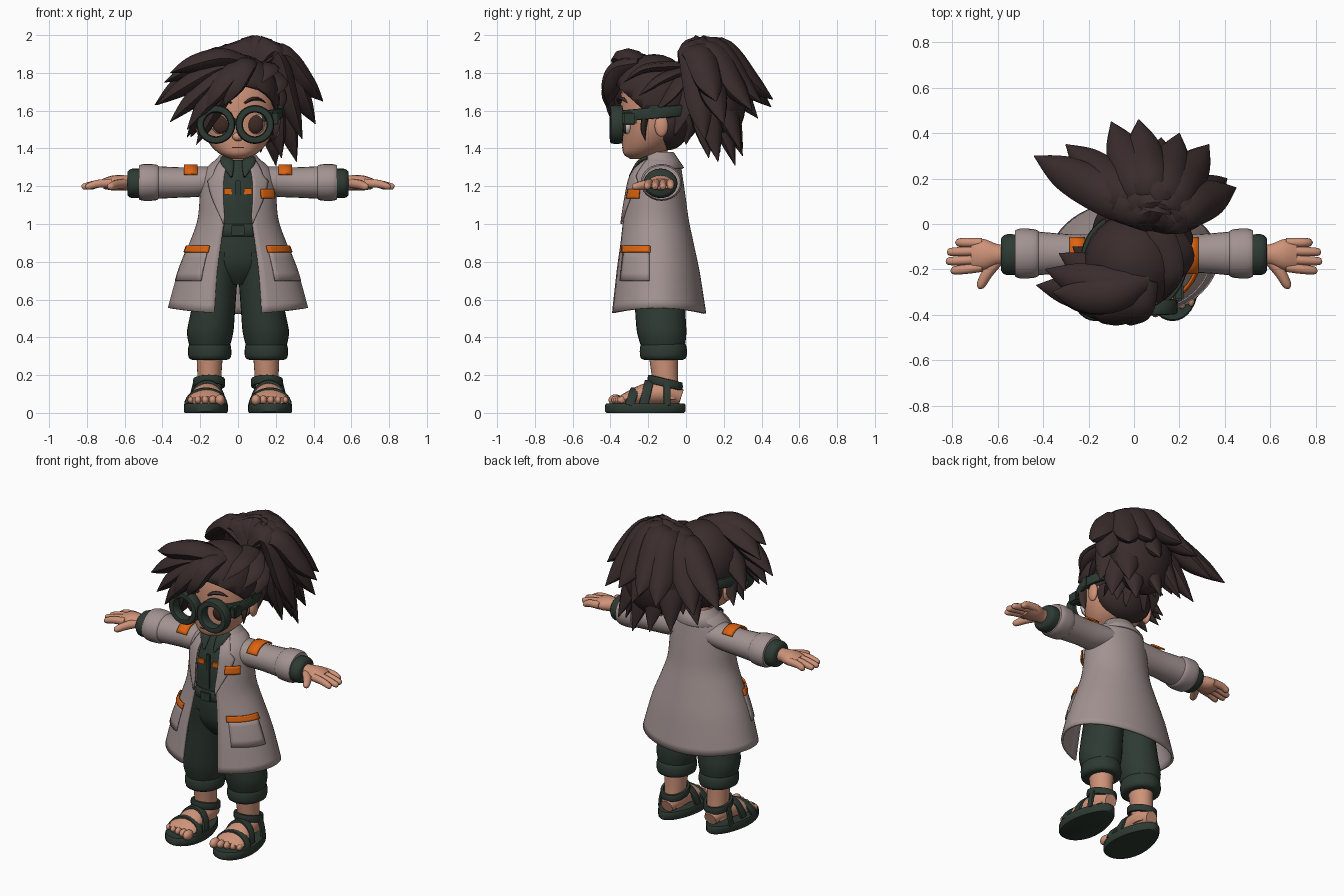
import bpy, bmesh, math
from math import sin, cos, pi, asin
from mathutils import Vector

cube = bpy.data.objects.get("Cube")
if cube:
    bpy.data.objects.remove(cube)


def material(name, rgb):
    m = bpy.data.materials.new(name)
    m.use_nodes = True
    m.diffuse_color = (*rgb, 1)
    m.node_tree.nodes["Principled BSDF"].inputs["Base Color"].default_value = (*rgb, 1)
    return m


SKIN = material("warm skin", (.62, .29, .19))
HAIR = material("dark brown hair", (.042, .025, .025))
COAT = material("mauve grey cloth", (.36, .29, .28))
GREEN = material("dark green cloth", (.027, .042, .033))
ORANGE = material("orange trim", (.72, .125, .005))
WHITE = material("eye white", (.7, .68, .65))
BROWN = material("eye brown", (.05, .022, .018))
X, Y, Z = Vector((1, 0, 0)), Vector((0, 1, 0)), Vector((0, 0, 1))


def finish(name, bm, mat, thick=0):
    bmesh.ops.recalc_face_normals(bm, faces=bm.faces)
    me = bpy.data.meshes.new(name)
    bm.to_mesh(me)
    bm.free()
    me.materials.append(mat)
    for p in me.polygons:
        p.use_smooth = True
    me.set_sharp_from_angle(angle=math.radians(45))
    ob = bpy.data.objects.new(name, me)
    bpy.context.collection.objects.link(ob)
    if thick:
        mod = ob.modifiers.new("thickness", "SOLIDIFY")
        mod.thickness, mod.offset = thick, 0
    return ob


def smooth(keys, steps):
    """Catmull-Rom interpolation through key tuples of any length."""
    k = [Vector(v) for v in keys]
    if steps == 1:
        return k
    out = []
    for i in range(len(k) - 1):
        a, b, c, d = k[max(i - 1, 0)], k[i], k[i + 1], k[min(i + 2, len(k) - 1)]
        for j in range(steps):
            t = j / steps
            out.append((b * 2 + (c - a) * t + (a * 2 - b * 5 + c * 4 - d) * t ** 2
                        + (b * 3 - a - c * 3 + d) * t ** 3) * .5)
    return out + [k[-1]]


def loft(name, rings, mat, wrap=True, closed=False, thick=0):
    bm = bmesh.new()
    vs = [[bm.verts.new(p) for p in r] for r in rings]
    n = len(vs[0])
    for i in range(len(vs) if closed else len(vs) - 1):
        a, b = vs[i], vs[(i + 1) % len(vs)]
        for j in range(n if wrap else n - 1):
            k = (j + 1) % n
            bm.faces.new((a[j], a[k], b[k], b[j]))
    if wrap and not closed:
        bm.faces.new(vs[0])
        bm.faces.new(vs[-1])
    return finish(name, bm, mat, thick)


def sweep(name, keys, mat, ref=Z, n=12, steps=5, closed=False, power=1):
    """Tube along keys (x, y, z, half size across, half size along ref)."""
    ks = smooth(keys, steps)
    ps = [Vector(k[:3]) for k in ks]
    rings, m = [], len(ps)
    for i, p in enumerate(ps):
        t = ps[(i + 1) % m] - ps[i - 1] if closed else ps[min(i + 1, m - 1)] - ps[max(i - 1, 0)]
        side = t.cross(ref).normalized()
        up = side.cross(t).normalized()
        ring = []
        for j in range(n):
            c, s = cos(2 * pi * j / n), sin(2 * pi * j / n)
            c, s = (math.copysign(abs(v) ** power, v) for v in (c, s))
            ring.append(p + side * (ks[i][3] * c) + up * (ks[i][4] * s))
        rings.append(ring)
    return loft(name, rings, mat, closed=closed)


def stack(name, keys, mat, s=1, steps=4, n=28):
    """Horizontal ellipses from keys (z, centre x, centre y, radius x, radius y)."""
    rings = [[(s * cx + rx * cos(2 * pi * j / n), cy + ry * sin(2 * pi * j / n), z) for j in range(n)]
             for z, cx, cy, rx, ry in smooth(keys, steps)]
    return loft(name, rings, mat)


def ball(name, loc, radii, mat):
    bm = bmesh.new()
    bmesh.ops.create_uvsphere(bm, u_segments=24, v_segments=14, radius=1)
    for v in bm.verts:
        v.co = Vector(loc) + Vector(a * b for a, b in zip(v.co, radii))
    return finish(name, bm, mat)


def box(name, loc, size, mat):
    bm = bmesh.new()
    bmesh.ops.create_cube(bm, size=1)
    for v in bm.verts:
        v.co = Vector(loc) + Vector(a * b for a, b in zip(v.co, size))
    bmesh.ops.bevel(bm, geom=bm.edges[:], offset=min(size) * .2, segments=2, affect="EDGES")
    return finish(name, bm, mat)


def strand(name, pts, r, flat=.6):
    """Pointed lock of hair through four points."""
    ref = (Vector(pts[-1]) - Vector(pts[0])).cross(Z).normalized()
    keys = [(*p, r * f * flat, r * f) for p, f in zip(pts, (.6, 1, .85, .03))]
    sweep(name, keys, HAIR, ref=ref, n=8, steps=6)


# Coat shell: height, centre y, radius x, radius y, half opening
shell = smooth([(.555, -.15, .365, .25, .125), (.75, -.155, .31, .22, .11), (.9, -.16, .25, .193, .09),
                (1.02, -.165, .208, .173, .075), (1.15, -.165, .195, .155, .08), (1.25, -.16, .185, .135, .075),
                (1.31, -.145, .145, .11, .06), (1.35, -.14, .09, .085, .05)], 4)


def coat_level(z):
    for lo, hi in zip(shell, shell[1:]):
        if z <= hi[0]:
            break
    return lo + (hi - lo) * ((z - lo[0]) / (hi[0] - lo[0]))


def coat_point(th, z, off=0):
    _, cy, rx, ry, _ = coat_level(z)
    return Vector((sin(th) * (rx + off), cy - cos(th) * (ry + off), z))


def plate(name, t0, t1, z0, z1, off, mat):
    rows = [[coat_point(t0 + (t1 - t0) * i / 8, z0 + (z1 - z0) * j / 4, off) for i in range(9)] for j in range(5)]
    loft(name, rows, mat, wrap=False, thick=.009)


rows = []
for k in shell:
    t0 = asin(k[4] / k[2])
    row = [coat_point(t0 + (2 * pi - 2 * t0) * i / 48, k[0]) for i in range(49)]
    for i, p in enumerate(row):
        p.z -= .03 * max(0, (.75 - k[0]) / .2) * cos(t0 + (2 * pi - 2 * t0) * i / 48) ** 2
    rows.append(row)
loft("coat", rows, COAT, wrap=False, thick=.014)
collar = [[(sin(t) * rx, -.14 - cos(t) * ry, z) for t in [.65 + (2 * pi - 1.3) * i / 30 for i in range(31)]]
          for z, rx, ry in ((1.295, .15, .125), (1.34, .11, .095), (1.375, .085, .075), (1.33, .075, .065))]
loft("coat_collar", collar, COAT, wrap=False, thick=.012)
plate("chest_pocket_trim", .6, 1.08, 1.135, 1.185, .022, ORANGE)

# Shirt, belt, trousers top
stack("shirt", [(.9, 0, -.16, .17, .145), (1.02, 0, -.165, .165, .14), (1.15, 0, -.165, .165, .135),
                (1.27, 0, -.155, .135, .11), (1.34, 0, -.15, .075, .07)], GREEN)
stack("trouser_hips", [(.68, 0, -.14, .08, .08), (.74, 0, -.143, .17, .125), (.82, 0, -.148, .2, .15),
                       (.97, 0, -.16, .175, .145)], GREEN)
stack("belt", [(.935, 0, -.16, .175, .155), (.945, 0, -.16, .183, .163), (.99, 0, -.163, .18, .16),
               (1, 0, -.163, .17, .15)], GREEN, steps=1)
box("belt_buckle", (0, -.327, .967), (.07, .014, .055), GREEN)
box("shirt_placket", (0, -.303, 1.12), (.025, .01, .22), GREEN)

for s in (1, -1):
    # Coat trimmings
    plate("side_pocket", s * .62, s * 1.4, .7, .86, .01, COAT)
    plate("side_pocket_trim", s * .58, s * 1.43, .85, .885, .018, ORANGE)
    lapel = []
    for i in range(13):
        z = 1.0 + .34 * i / 12
        k = coat_level(z)
        t0 = asin(k[4] / k[2]) - .04
        w = .02 + .5 * min(1, (z - 1) / .22) - (.15 if z > 1.24 else 0)
        lapel.append([coat_point(s * (t0 + w * j / 5), z, .013) for j in range(6)])
    loft("lapel", lapel, COAT, wrap=False, thick=.009)
    sweep("shirt_collar_flap", [(s * .075, -.2, 1.35, .012, .02), (s * .055, -.25, 1.325, .012, .035),
                                (s * .035, -.296, 1.25, .008, .006)], GREEN, ref=X)
    box("shirt_pocket_trim", (s * .052, -.297, 1.172), (.042, .014, .034), ORANGE)

    # Arms
    sweep("sleeve", [(s * .07, -.14, 1.235, .1, .07), (s * .2, -.135, 1.225, .09, .08),
                     (s * .3, -.13, 1.22, .086, .08), (s * .46, -.13, 1.22, .1, .088)], COAT, n=24)
    sweep("sleeve_cuff", [(s * .415, -.13, 1.22, .09, .08), (s * .435, -.13, 1.22, .106, .095),
                          (s * .5, -.13, 1.22, .11, .097), (s * .525, -.13, 1.22, .1, .09)], COAT, n=24, steps=3)
    sweep("shirt_cuff", [(s * .48, -.135, 1.215, .085, .075), (s * .56, -.135, 1.215, .09, .078),
                         (s * .585, -.135, 1.215, .072, .062)], GREEN, n=24, steps=3)
    badge = [[(s * x, -.132 + .096 * sin(t), 1.222 + .09 * cos(t)) for t in [-1.1 + 1.95 * i / 10 for i in range(11)]]
             for x in (.215, .25, .285)]
    loft("shoulder_patch", badge, ORANGE, wrap=False, thick=.009)
    sweep("palm", [(s * .55, -.135, 1.215, .045, .042), (s * .6, -.135, 1.218, .046, .04),
                   (s * .66, -.135, 1.217, .068, .04), (s * .715, -.135, 1.212, .064, .027)], SKIN, n=16)
    for i, tip in enumerate((.775, .81, .815, .795)):
        y = -.082 - .036 * i
        sweep("finger", [(s * .67, y, 1.217, .021, .024), (s * .74, y - .003 * i, 1.213, .021, .022),
                         (s * tip, y - .005 * i, 1.198, .017, .017), (s * (tip + .012), y - .005 * i, 1.195, .004, .004)],
              SKIN, n=10)
    sweep("thumb", [(s * .6, -.16, 1.215, .026, .025), (s * .645, -.215, 1.208, .025, .025),
                    (s * .675, -.27, 1.197, .019, .019), (s * .682, -.285, 1.193, .004, .004)], SKIN, n=10)

    # Legs and sandals
    stack("trouser_leg", [(.33, .15, -.12, .1, .11), (.42, .148, -.128, .122, .13), (.52, .135, -.135, .118, .133),
                          (.72, .108, -.14, .105, .14), (.85, .095, -.15, .098, .145)], GREEN, s)
    stack("trouser_cuff", [(.28, .15, -.12, .088, .098), (.29, .15, -.12, .11, .12), (.325, .15, -.12, .115, .125),
                           (.36, .15, -.12, .11, .12), (.378, .15, -.12, .095, .105)], GREEN, s, steps=2)
    stack("ankle", [(.07, .155, -.1, .06, .068), (.17, .152, -.11, .062, .068), (.31, .15, -.12, .07, .078)], SKIN, s)
    sweep("foot", [(s * .155, -.025, .085, .04, .04), (s * .155, -.1, .105, .066, .06),
                   (s * .163, -.2, .1, .075, .06), (s * .17, -.3, .078, .095, .038),
                   (s * .17, -.35, .065, .09, .022)], SKIN, n=16)
    for i, r in enumerate((.03, .024, .022, .02, .018)):
        ball("toe", (s * (.095 + .039 * i), -.372 + .008 * i, .068), (r * .85, r * 1.3, r), SKIN)
    outline = [(s * (.17 + (.115 - .02 * sin(t)) * cos(t)), -.215 + .213 * sin(t)) for t in
               [2 * pi * i / 36 for i in range(36)]]
    loft("sandal_sole", [[(x * f + s * .17 * (1 - f), y * f - .215 * (1 - f), z) for x, y in outline]
                         for z, f in ((0, .96), (.008, 1), (.042, 1), (.05, .97))], GREEN)
    for y, cx, w, h in ((-.3, .17, .105, .085), (-.225, .163, .09, .125)):
        arch = [(s * cx + w * cos(t), y + .03 * sin(t), .04 + h * sin(t), .01, .025) for t in
                [pi * i / 14 for i in range(15)]]
        sweep("sandal_strap", arch, GREEN, ref=Y, steps=1, power=.5)
    ring = [(s * .153 + .075 * sin(t), -.11 - .083 * cos(t), .16 + .02 * cos(t), .01, .022) for t in
            [2 * pi * i / 28 for i in range(28)]]
    sweep("ankle_strap", ring, GREEN, steps=1, closed=True, power=.5)
    sweep("side_strap", [(s * .153 + s * .075, -.1, .16, .018, .01), (s * .245, -.1, .09, .018, .01),
                         (s * .25, -.1, .04, .018, .01)], GREEN, ref=X, power=.5)

    # Face details
    ball("ear", (s * .203, -.13, 1.52), (.02, .036, .058), SKIN)
    ball("eye", (s * .09, -.307, 1.53), (.052, .026, .056), WHITE)
    ball("iris", (s * .089, -.318, 1.528), (.047, .023, .05), BROWN)
    strand("eyebrow", [(s * .035, -.35, 1.64), (s * .07, -.352, 1.66), (s * .11, -.335, 1.662), (s * .15, -.31, 1.64)], .016)

    # Goggles
    gx = s * .103 - .014
    rim = [(gx + .083 * cos(t), -.372 + .04 * abs(gx + .083 * cos(t)), 1.527 + .083 * sin(t), .02, .034)
           for t in [2 * pi * i / 32 for i in range(32)]]
    sweep("goggle_rim", rim, GREEN, ref=Y, steps=1, closed=True, power=.5)
    box("goggle_hinge", (s * .195, -.3, 1.558), (.045, .075, .07), GREEN)
    box("strap_buckle", (s * .222, -.17, 1.595), (.03, .05, .07), GREEN)

# Head
stack("neck", [(1.27, 0, -.15, .065, .06), (1.34, 0, -.155, .058, .056), (1.42, 0, -.16, .065, .065)], SKIN)
stack("head", [(1.345, 0, -.255, .035, .04), (1.37, 0, -.235, .095, .095), (1.42, 0, -.2, .148, .138),
               (1.5, 0, -.175, .188, .165), (1.6, 0, -.165, .2, .182), (1.7, 0, -.16, .195, .182),
               (1.8, 0, -.16, .15, .15), (1.85, 0, -.16, .07, .07)], SKIN)
ball("nose", (0, -.342, 1.462), (.03, .028, .024), SKIN)
box("mouth", (0, -.334, 1.405), (.065, .009, .007), BROWN)
box("goggle_bridge", (-.014, -.372, 1.54), (.06, .035, .035), GREEN)
band = [(.225 * sin(t), -.165 - .218 * cos(t), 1.588 - .02 * cos(t), .012, .03) for t in
        [.65 + (2 * pi - 1.3) * i / 40 for i in range(41)]]
sweep("goggle_strap", band, GREEN, steps=1, power=.5)

# Hair cap, cut away over the face, and the hair at the nape
cap = ball("hair_cap", (0, -.17, 1.665), (.222, .215, .235), HAIR)
bm = bmesh.new()
bm.from_mesh(cap.data)
bmesh.ops.bisect_plane(bm, geom=bm.verts[:] + bm.edges[:] + bm.faces[:], plane_co=(0, -.14, 1.53),
                       plane_no=(0, .66, .75), clear_inner=True)
bm.to_mesh(cap.data)
bm.free()
cap.modifiers.new("thickness", "SOLIDIFY").thickness = .02
ball("nape_hair", (0, -.1, 1.53), (.185, .122, .14), HAIR)

# Locks combed back from the hairline to the tie
tie = Vector((.09, .01, 1.83))
centre = Vector((0, -.17, 1.665))
for p in ((.13, -.33, 1.75), (.2, -.25, 1.68), (.215, -.16, 1.6), (.18, -.06, 1.47), (.06, .0, 1.42),
          (-.08, .0, 1.43), (-.19, -.06, 1.5)):
    a = Vector(p)
    mids = [centre + (a.lerp(tie, f) - centre).normalized() * .228 for f in (.35, .7)]
    strand("combed_lock", [tie, mids[1], mids[0], a], .07, .4)
strand("sideburn", [(.2, -.2, 1.63), (.207, -.215, 1.57), (.2, -.225, 1.5), (.19, -.215, 1.44)], .024)

# Swept fringe
part = Vector((.06, -.24, 1.85))
for tip in ((-.43, -.27, 1.63), (-.36, -.31, 1.54), (-.27, -.36, 1.5), (-.22, -.27, 1.42), (-.19, -.4, 1.59),
            (-.07, -.41, 1.63), (-.39, -.2, 1.75), (-.33, -.13, 1.56), (-.27, -.1, 1.46), (-.36, -.3, 1.8)):
    tip = Vector(tip)
    d = tip - part
    strand("fringe_lock", [part, part + d * .35 + Vector((0, -.045, .045)),
                           part + d * .72 + Vector((0, -.03, .03)), tip], .082, .65)

# High ponytail: locks rise from the tie, fall, then flick out at the tip
ring = [(tie.x + .065 * cos(t), tie.y + .02 + .03 * sin(t), 1.85 + .05 * sin(t), .016, .022) for t in
        [2 * pi * i / 24 for i in range(24)]]
sweep("hair_tie", ring, GREEN, ref=Vector((0, .8, .6)), steps=1, closed=True)
ball("ponytail_core", (.1, .18, 1.67), (.21, .14, .25), HAIR)
for tip in ((.45, .16, 1.65), (.41, .2, 1.53), (.31, .17, 1.33), (.28, .29, 1.39), (.12, .38, 1.56), (.02, .46, 1.66),
            (-.1, .45, 1.62), (-.3, .35, 1.58), (-.44, .3, 1.63), (-.25, .24, 1.46), (.05, .3, 1.36), (.2, .26, 1.31),
            (-.1, .3, 1.4), (.33, .35, 1.6), (.34, .1, 1.45), (.2, .4, 1.64), (.12, .18, 1.38), (.23, .12, 1.35),
            (0, .19, 1.42), (-.12, .2, 1.48)):
    tip = Vector(tip)
    d = Vector((tip.x - tie.x, tip.y - tie.y, 0))
    crest, drop = tie + d * .37, tie + d * .74
    crest.z = 1.935 - .3 * abs(crest.x - tie.x)
    drop.z = tip.z + (1.9 - tip.z) * .38
    strand("ponytail_lock", [tie, crest, drop, tip], .09, .7)
